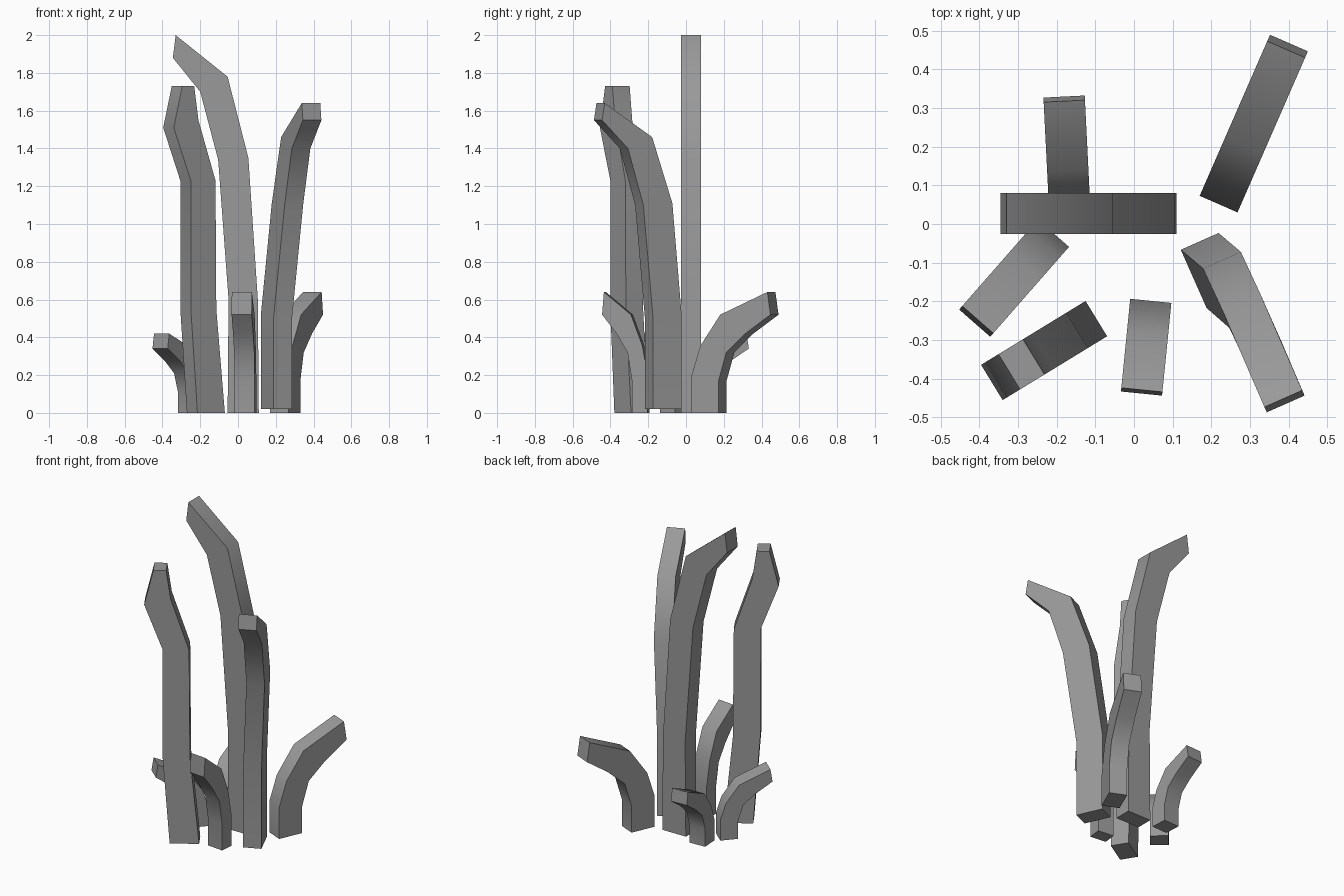
import bpy, bmesh
from math import radians
from mathutils import Vector

if "Cube" in bpy.data.objects:
    bpy.data.objects.remove(bpy.data.objects["Cube"])

WIDTH = 0.107

# Dark grey for every blade
dark_grey = bpy.data.materials.new("dark_grey")
dark_grey.diffuse_color = (0.32, 0.32, 0.32, 1)
dark_grey.use_nodes = True
dark_grey.node_tree.nodes["Principled BSDF"].inputs["Base Color"].default_value = dark_grey.diffuse_color

# Curled short blade profile: (distance outward, height) on the back and inner edges
BACK = [(0, 0), (0, 0.2), (0.05, 0.355), (0.165, 0.52), (0.437, 0.64)]
INNER = [(0.155, 0), (0.155, 0.17), (0.20, 0.32), (0.31, 0.42), (0.455, 0.52)]


def blade(name, start, direction, back, inner, shift=(0, 0, 0, 0, 0)):
    """Rectangular strip following two edge lines in a vertical plane."""
    d = Vector((*direction, 0)).normalized()
    side = Vector((-d.y, d.x, 0))
    origin = Vector((*start, 0))
    bm = bmesh.new()
    rings = []
    for b, i, sh in zip(back, inner, shift):
        ring = []
        for (s, z), k in ((b, -0.5), (b, 0.5), (i, 0.5), (i, -0.5)):
            p = origin + d * s + side * (k * WIDTH + sh)
            ring.append(bm.verts.new((p.x, p.y, z)))
        rings.append(ring)
    for lo, hi in zip(rings, rings[1:]):
        for k in range(4):
            n = (k + 1) % 4
            bm.faces.new((lo[k], lo[n], hi[n], hi[k]))
    bm.faces.new(rings[0])
    bm.faces.new(rings[-1])
    bmesh.ops.recalc_face_normals(bm, faces=bm.faces)
    mesh = bpy.data.meshes.new(name)
    bm.to_mesh(mesh)
    bm.free()
    mesh.materials.append(dark_grey)
    obj = bpy.data.objects.new(name, mesh)
    bpy.context.collection.objects.link(obj)
    # Smooth along the bend, sharp at corners and ends
    bpy.ops.object.select_all(action='DESELECT')
    obj.select_set(True)
    bpy.context.view_layer.objects.active = obj
    bpy.ops.object.shade_smooth_by_angle(angle=radians(40))


def scaled(points, s, z):
    return [(a * s, b * z) for a, b in points]


# Short curled blades: start, direction, reach scale, height scale
for name, start, direction, s, z in (
    ("short_blade_back_right", (0.219, 0.0515), (0.40, 0.916), 1.0, 1.0),
    ("short_blade_front", (0.0435, -0.199), (-0.10, -0.995), 0.53, 1.0),
    ("short_blade_left", (-0.2085, -0.024), (-0.66, -0.753), 0.68, 0.655),
    ("short_blade_back", (-0.166, 0.03), (-0.05, 0.999), 0.66, 0.655),
):
    blade(name, start, direction, scaled(BACK, s, z), scaled(INNER, s, z))

# Tallest blade in the middle
blade("tall_blade_centre", (0.11, 0.027), (-1, 0),
      [(0, 0), (0.005, 0.6), (0.055, 1.35), (0.165, 1.78), (0.44, 2.0)],
      [(0.165, 0), (0.16, 0.6), (0.215, 1.34), (0.31, 1.70), (0.455, 1.88)])

# Tall blade leaning to the front right, its upper half shifted sideways
blade("tall_blade_right", (0.17, -0.045), (0.405, -0.914),
      [(0, 0.02), (0, 0.52), (0.068, 1.11), (0.186, 1.46), (0.46, 1.64)],
      [(0.165, 0.02), (0.165, 0.5), (0.236, 1.1), (0.326, 1.4), (0.475, 1.55)],
      (0, 0, 0.033, 0.035, 0.033))

# Tall blade at the front left with a blunt tip turned upright
blade("tall_blade_left", (-0.0975, -0.245), (-0.853, -0.521),
      [(0, 0), (0.053, 0.55), (0.058, 1.23), (0.164, 1.55), (0.19, 1.73)],
      [(0.17, 0), (0.211, 0.55), (0.211, 1.23), (0.317, 1.51), (0.264, 1.73)])
